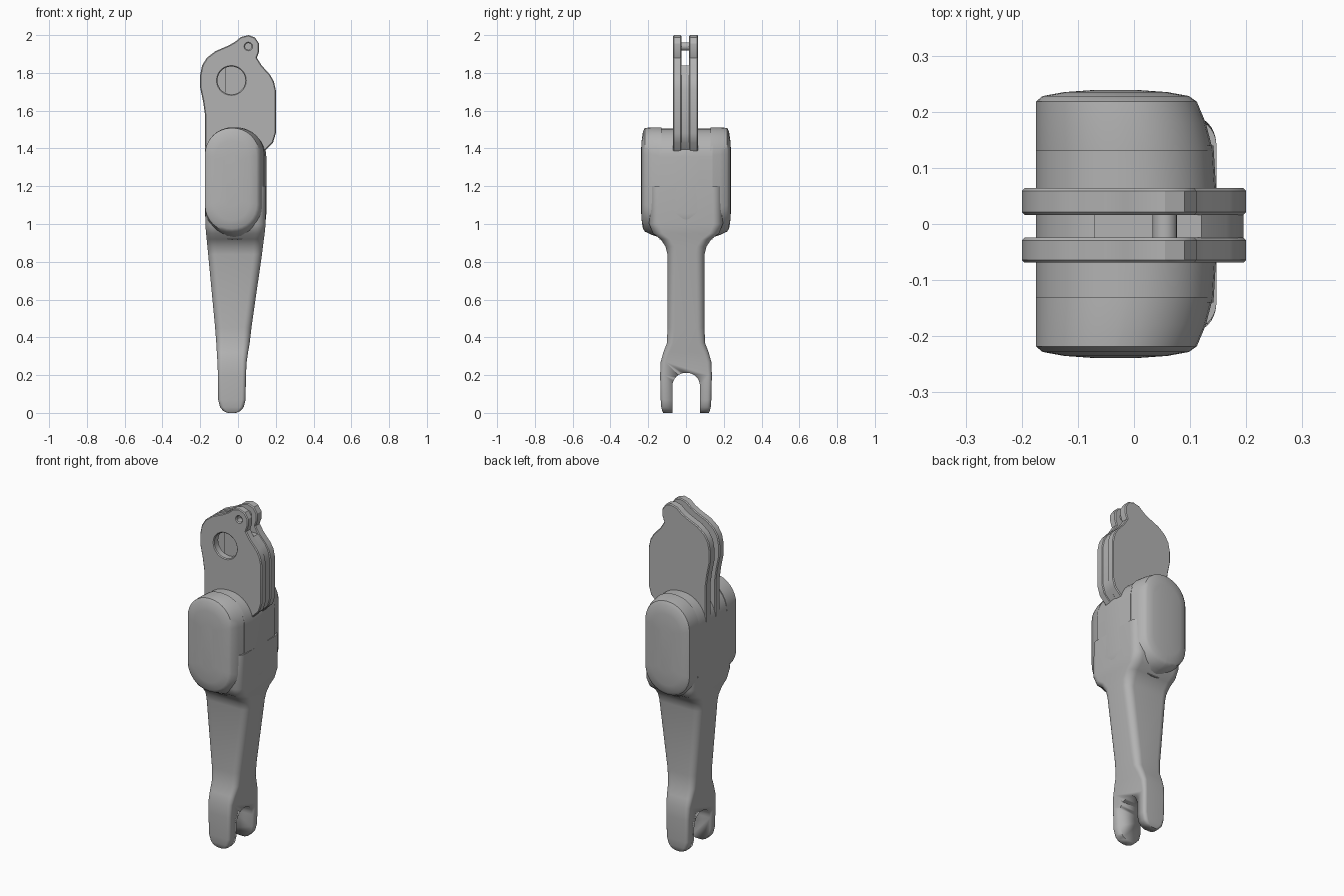
import bpy, bmesh, math
from mathutils import Matrix, Vector

cube = bpy.data.objects.get("Cube")
if cube:
    bpy.data.objects.remove(cube, do_unlink=True)

grey = bpy.data.materials.new("machined grey")
grey.use_nodes = True
GREY = (0.45, 0.45, 0.45, 1)
grey.diffuse_color = GREY
grey.node_tree.nodes["Principled BSDF"].inputs["Base Color"].default_value = GREY


def add_object(name, data, angle=35):
    obj = bpy.data.objects.new(name, data)
    bpy.context.collection.objects.link(obj)
    bpy.ops.object.select_all(action='DESELECT')
    obj.select_set(True)
    bpy.context.view_layer.objects.active = obj
    if obj.type == 'CURVE':
        bpy.ops.object.convert(target='MESH')
        obj = bpy.context.object
    obj.data.materials.clear()
    obj.data.materials.append(grey)
    bpy.ops.object.shade_smooth_by_angle(angle=math.radians(angle))
    return obj


def rounded_rect(u0, u1, v0, v1, r, steps=8):
    r = min(r, (u1 - u0) / 2 - 0.001, (v1 - v0) / 2 - 0.001)
    pts = []
    corners = [(u1 - r, v1 - r), (u0 + r, v1 - r), (u0 + r, v0 + r), (u1 - r, v0 + r)]
    for q, (cu, cv) in enumerate(corners):
        for i in range(steps + 1):
            a = math.pi / 2 * (q + i / steps)
            pts.append((cu + r * math.cos(a), cv + r * math.sin(a)))
    return pts


def loft(name, rings, angle=35):
    """Skin a list of equal-length rings of points and cap both ends."""
    bm = bmesh.new()
    loops = [[bm.verts.new(p) for p in ring] for ring in rings]
    n = len(loops[0])
    for a, b in zip(loops, loops[1:]):
        for i in range(n):
            j = (i + 1) % n
            bm.faces.new((a[i], a[j], b[j], b[i]))
    bm.faces.new(loops[0])
    bm.faces.new(loops[-1])
    bmesh.ops.recalc_face_normals(bm, faces=bm.faces)
    mesh = bpy.data.meshes.new(name)
    bm.to_mesh(mesh)
    bm.free()
    return add_object(name, mesh, angle)


def circle(cx, cz, r, n=28):
    return [(cx + r * math.cos(math.tau * i / n), cz + r * math.sin(math.tau * i / n))
            for i in range(n)]


def plate(name, outlines, y0, y1, bevel=0.0):
    """Flat plate standing in the xz plane; outlines after the first are holes."""
    cu = bpy.data.curves.new(name, 'CURVE')
    cu.dimensions, cu.fill_mode = '2D', 'BOTH'
    cu.extrude = (y1 - y0) / 2 - bevel
    cu.bevel_depth, cu.bevel_resolution, cu.offset = bevel, 0, -bevel
    for pts in outlines:
        sp = cu.splines.new('POLY')
        sp.points.add(len(pts) - 1)
        for p, (x, z) in zip(sp.points, pts):
            p.co = (x, z, 0, 1)
        sp.use_cyclic_u = True
    obj = add_object(name, cu, 30)
    obj.data.transform(Matrix.Translation((0, (y0 + y1) / 2, 0))
                       @ Matrix.Rotation(math.pi / 2, 4, 'X'))
    return obj


# Shaft flowing into the lower fork: z, x min, x max, half depth, corner radius
shaft_rows = [
    (0.0, -0.055, -0.010, 0.120, 0.01), (0.010, -0.078, 0.013, 0.126, 0.015),
    (0.030, -0.095, 0.030, 0.131, 0.02), (0.070, -0.105, 0.040, 0.134, 0.02),
    (0.200, -0.106, 0.042, 0.137, 0.02), (0.270, -0.109, 0.046, 0.134, 0.025),
    (0.320, -0.112, 0.053, 0.120, 0.03), (0.370, -0.115, 0.062, 0.101, 0.035),
    (0.450, -0.121, 0.071, 0.098, 0.04), (0.840, -0.158, 0.127, 0.098, 0.045),
    (0.880, -0.162, 0.132, 0.108, 0.05), (0.920, -0.166, 0.137, 0.135, 0.05),
    (0.950, -0.169, 0.141, 0.175, 0.05), (1.000, -0.173, 0.146, 0.195, 0.05),
    (1.200, -0.174, 0.147, 0.190, 0.05)]
shaft = loft("shaft_and_fork", [
    [(x, y, z) for x, y in rounded_rect(x0, x1, -h, h, r)]
    for z, x0, x1, h, r in shaft_rows])

# Arched slot between the fork prongs
arch = rounded_rect(-0.072, 0.074, -0.3, 0.212, 0.07)
cutter = loft("fork_slot_cutter", [[(x, y, z) for y, z in arch] for x in (-0.4, 0.4)])
cutter.hide_render = True
cut = shaft.modifiers.new("fork slot", 'BOOLEAN')
cut.operation, cut.object, cut.solver = 'DIFFERENCE', cutter, 'EXACT'
bpy.ops.object.select_all(action='DESELECT')
bpy.context.view_layer.objects.active = shaft
shaft.select_set(True)
bpy.ops.object.modifier_apply(modifier=cut.name)
bpy.data.objects.remove(cutter, do_unlink=True)

# Joint housing: core barrel across the depth
core_rows = [(y, -0.175, 0.150 - 0.06 * abs(y), 0.905 + 0.1 * abs(y), 1.505, 0.15)
             for y in (-0.14, -0.07, 0, 0.07, 0.14)]
loft("housing_core", [
    [(x, y, z) for x, z in rounded_rect(x0, x1, z0, z1, r)]
    for y, x0, x1, z0, z1, r in core_rows])

# Domed end pads: depth, x min, x max, z min, z max, corner radius
pad_rows = [
    (0.130, -0.175, 0.141, 0.925, 1.512, 0.15), (0.180, -0.175, 0.128, 0.942, 1.512, 0.145),
    (0.218, -0.175, 0.112, 0.960, 1.508, 0.14), (0.228, -0.163, 0.098, 0.975, 1.490, 0.13),
    (0.235, -0.125, 0.060, 1.020, 1.440, 0.09), (0.239, -0.070, 0.005, 1.090, 1.370, 0.037)]
for side, label in ((-1, "front"), (1, "back")):
    loft(label + "_pad", [
        [(x, side * y, z) for x, z in rounded_rect(x0, x1, z0, z1, r)]
        for y, x0, x1, z0, z1, r in pad_rows])

# Upper bracket: two plates with a lug, the front one bored
outline = [
    (-0.175, 1.30), (-0.175, 1.58), (-0.185, 1.65), (-0.200, 1.72), (-0.200, 1.79),
    (-0.190, 1.84), (-0.165, 1.88), (-0.12, 1.915), (-0.05, 1.945), (-0.015, 1.965),
    (0.015, 1.99), (0.055, 2.0), (0.09, 1.988), (0.112, 1.955), (0.112, 1.915),
    (0.100, 1.88), (0.125, 1.84), (0.170, 1.79), (0.190, 1.755), (0.200, 1.71),
    (0.200, 1.48), (0.185, 1.43), (0.145, 1.39), (0.10, 1.30)]
bore = circle(-0.035, 1.76, 0.074)
lug_hole = circle(0.055, 1.94, 0.018, 12)
plate("front_bracket_plate", [outline, bore, lug_hole], -0.069, -0.024, 0.005)
plate("back_bracket_plate", [outline], 0.016, 0.064, 0.005)

# Web filling the space between the plates on one side
web = [(-0.07, 1.30), (-0.07, 1.84), (0.12, 1.84)] + [
    (x - 0.005, z) for x, z in outline if x > 0.12 and z < 1.8] + [(0.09, 1.30)]
plate("bracket_web", [web], -0.026, 0.018)

# Pin joining the two lugs
plate("lug_pin", [circle(0.055, 1.94, 0.022, 16)], -0.03, 0.02)
